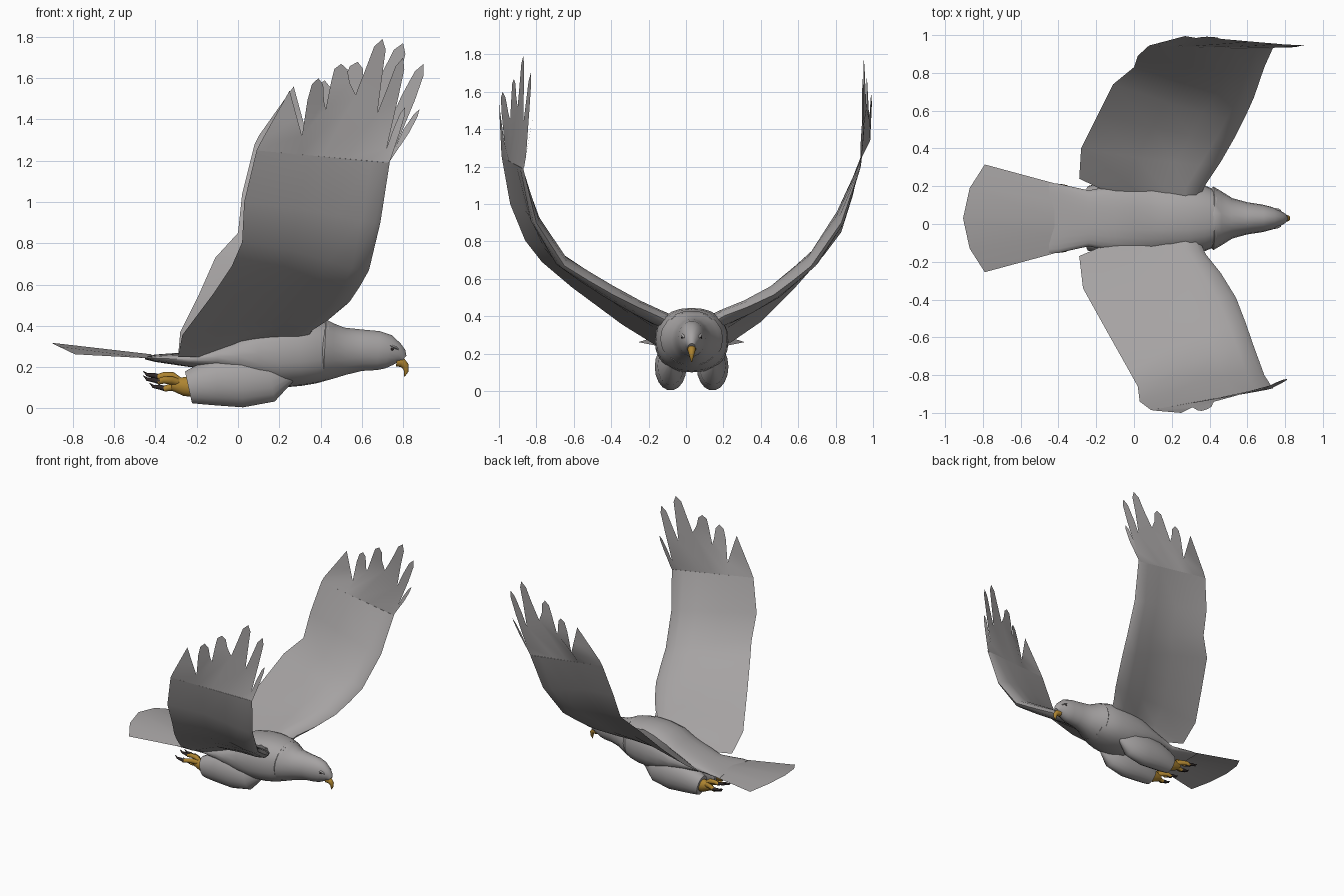
import bpy, bmesh, math
from mathutils import Vector

if "Cube" in bpy.data.objects:
    bpy.data.objects.remove(bpy.data.objects["Cube"])

CY = 0.03  # body centre line


def material(name, rgb):
    m = bpy.data.materials.new(name)
    m.diffuse_color = (*rgb, 1)
    m.use_nodes = True
    m.node_tree.nodes["Principled BSDF"].inputs["Base Color"].default_value = m.diffuse_color
    return m


GREY = material("feather_grey", (0.38, 0.365, 0.365))
GOLD = material("horn_gold", (0.42, 0.23, 0.03))
DARK = material("claw_dark", (0.03, 0.022, 0.022))


def make(name, verts, faces, mat, angle=50):
    bm = bmesh.new()
    vs = [bm.verts.new(v) for v in verts]
    for f in faces:
        bm.faces.new([vs[i] for i in f])
    bmesh.ops.recalc_face_normals(bm, faces=bm.faces)
    me = bpy.data.meshes.new(name)
    bm.to_mesh(me)
    bm.free()
    me.materials.append(mat)
    ob = bpy.data.objects.new(name, me)
    bpy.context.collection.objects.link(ob)
    bpy.ops.object.select_all(action='DESELECT')
    ob.select_set(True)
    bpy.context.view_layer.objects.active = ob
    bpy.ops.object.shade_smooth_by_angle(angle=math.radians(angle))
    return ob


def skin(rings):
    """Join equal closed rings into a capped tube."""
    n = len(rings[0])
    verts = [v for r in rings for v in r]
    faces = [(i * n + j, i * n + (j + 1) % n, (i + 1) * n + (j + 1) % n, (i + 1) * n + j)
             for i in range(len(rings) - 1) for j in range(n)]
    faces += [tuple(range(n)), tuple(range(len(verts) - n, len(verts)))]
    return verts, faces


def loft(name, stations, mat, y=CY, n=18, boxy=1.0):
    """Stations: x, z, half width, half height, optional sideways offset."""
    def power(v):
        return math.copysign(abs(v) ** boxy, v)
    rings = []
    for i, s in enumerate(stations):
        a, b = stations[max(i - 1, 0)], stations[min(i + 1, len(stations) - 1)]
        t = Vector((b[0] - a[0], 0, b[1] - a[1])).normalized()
        up = Vector((-t.z, 0, t.x))
        c = Vector((s[0], y + (s[4] if len(s) > 4 else 0), s[1]))
        rings.append([c + Vector((0, s[2] * power(math.cos(k)), 0)) + up * s[3] * power(math.sin(k))
                      for k in (2 * math.pi * j / n for j in range(n))])
    return make(name, *skin(rings), mat)


# Body, neck with collar, beak
loft("body", [(-.45, .245, .185, .008), (-.4, .243, .183, .018), (-.24, .237, .148, .036),
              (-.1, .25, .175, .066), (0, .255, .19, .10), (.1, .265, .197, .15),
              (.2, .27, .196, .17), (.3, .277, .19, .168), (.38, .28, .172, .158),
              (.44, .28, .145, .142)], GREY, n=24, boxy=.85)
loft("neck_and_head", [(.40, .28, .150, .140), (.42, .28, .168, .152), (.46, .277, .145, .137),
                       (.52, .277, .107, .116), (.6, .282, .085, .102), (.68, .28, .073, .096),
                       (.73, .274, .06, .083), (.77, .262, .042, .056), (.79, .252, .029, .038),
                       (.803, .24, .018, .02)], GREY)
loft("beak", [(.768, .225, .024, .022), (.795, .222, .022, .023), (.811, .205, .017, .018),
              (.816, .18, .010, .011), (.807, .155, .002, .002)], GOLD, n=12)

# Tail fan
front = [(-.42, s * .185, .262 - .02 * abs(s)) for s in (-1, -.5, 0, .5, 1)]
rear = [(-.79, -.285, .262), (-.87, -.16, .3), (-.905, 0, .318), (-.87, .16, .3), (-.79, .285, .262)]
make("tail", [(x, y + CY, z) for x, y, z in front + rear],
     [(i, i + 1, i + 6, i + 5) for i in range(4)], GREY)

# Wing edges from root to wrist, then feather tips and the notches around them.
# The wings differ slightly: the left one is swept a little further forward and up.
LEADING_XZ = [(.34, .36), (.38, .405), (.46, .45), (.54, .515), (.59, .59), (.635, .67),
              (.69, .90), (.735, 1.19)]
THICK = [.045, .045, .042, .04, .037, .034, .026, .003]
WINGS = {
    "right": dict(
        side=-1, lead_y=[-.07, -.16, -.26, -.39, -.52, -.65, -.80, -.87],
        trail=[(-.06, -.07, .25), (-.29, -.17, .25), (-.27, -.34, .355), (-.12, -.61, .555),
               (-.03, -.77, .69), (.02, -.86, .805), (.03, -.94, 1.0), (.09, -.985, 1.25)],
        tips=[(.25, -1.0, 1.54), (.39, -.98, 1.60), (.50, -.92, 1.67), (.70, -.87, 1.79),
              (.80, -.83, 1.70), (.81, -.82, 1.46)],
        notch=[(.11, -.988, 1.29), (.31, -.97, 1.32), (.425, -.94, 1.45), (.57, -.90, 1.52),
               (.675, -.87, 1.43), (.72, -.855, 1.26), (.737, -.865, 1.20)]),
    "left": dict(
        side=1, lead_y=[.13, .21, .33, .47, .57, .67, .83, .93],
        trail=[(-.06, .13, .25), (-.29, .24, .26), (-.28, .40, .37), (-.19, .58, .55),
               (-.11, .74, .73), (0, .83, .85), (.02, .89, 1.04), (.08, .945, 1.28)],
        tips=[(.27, .995, 1.56), (.42, .99, 1.59), (.58, .965, 1.68), (.80, .95, 1.77),
              (.90, .945, 1.67), (.88, .945, 1.45)],
        notch=[(.10, .95, 1.32), (.33, .985, 1.34), (.46, .98, 1.45), (.63, .965, 1.51),
               (.75, .95, 1.42), (.76, .94, 1.26), (.737, .933, 1.20)]),
}
AIRFOIL = [(0, 0), (.04, .7), (.14, 1), (.32, .75), (.6, .2), (1, 0)]
HALF = [0, .046, .05, .046, .036, .018]

for label, wing in WINGS.items():
    side = wing["side"]
    le = [Vector((x, y, z)) for (x, z), y in zip(LEADING_XZ, wing["lead_y"])]
    te = [Vector(p) for p in wing["trail"]]
    mid = [(a + b) / 2 for a, b in zip(le, te)]
    rings = []
    for i, (a, b) in enumerate(zip(le, te)):
        span = mid[min(i + 1, len(mid) - 1)] - mid[max(i - 1, 0)]
        nrm = span.cross(b - a).normalized() * side

        def pt(u, h):
            camber = .03 * math.sin(math.pi * u) * (1 if i < 7 else 0)
            return a.lerp(b, u) + nrm * (THICK[i] * h + camber)
        upper = [pt(u, h) for u, h in AIRFOIL]
        lower = [pt(u, -h * .9) for u, h in AIRFOIL[-2:0:-1]]
        rings.append(upper + lower)
    make(label + "_wing", *skin(rings), GREY, 60)

    # Fanned outer feathers in one connected sheet
    n = len(wing["tips"])
    verts = [te[-1].lerp(le[-1], k / n) for k in range(n + 1)]
    notch = [Vector(p) for p in wing["notch"]]
    verts += notch
    faces = []
    for k, tip in enumerate(wing["tips"]):
        t = Vector(tip)
        l, r = notch[k], notch[k + 1]
        c = (l + r) / 2
        s = len(verts)
        if k == 0:  # broad pointed rear feather
            verts += [l.lerp(t, .4), l.lerp(t, .75), t, r.lerp(t, .75), r.lerp(t, .4)]
        else:       # long feathers with rounded tips
            axis = (t - c).normalized()
            w = r - l
            w = (w - axis * w.dot(axis)).normalized() * HALF[k]
            mid_f, near = c.lerp(t, .5), c.lerp(t, .86)
            verts += [mid_f - w, near - w * .68, t, near + w * .62, mid_f + w * .9]
        faces.append((k, n + 1 + k, n + 2 + k, k + 1))
        faces.append((n + 1 + k, s, s + 4, n + 2 + k))
        faces.append((s, s + 1, s + 3, s + 4))
        faces.append((s + 1, s + 2, s + 3))
    make(label + "_flight_feathers", verts, faces, GREY)

    # Thigh, shank, toes with claws
    y = CY + side * .112
    loft(label + "_thigh", [(.25, .17, .02, .045), (.16, .135, .07, .105), (.02, .13, .085, .127),
                            (-.1, .127, .082, .116), (-.19, .113, .072, .096),
                            (-.24, .102, .06, .08)], GREY, y)
    loft(label + "_shank", [(-.2, .105, .045, .055), (-.26, .106, .038, .048),
                            (-.32, .118, .03, .032)], GOLD, y, 10)
    for k, (dy, dz) in enumerate(((-.05, .0), (0, .022), (.05, .0), (0, -.035))):
        short = .03 if k == 3 else 0
        z = .125 + dz
        loft(f"{label}_toe_{k + 1}",
             [(-.26, .115, .016, .018, 0), (-.32 + short, z + .01, .018, .020, dy * .6),
              (-.36 + short, z + .012, .015, .017, dy), (-.39 + short, z + .004, .013, .014, dy * 1.15)],
             GOLD, y, 8)
        loft(f"{label}_claw_{k + 1}",
             [(-.38 + short, z + .005, .012, .013, dy * 1.15),
              (-.41 + short, z + .013, .011, .012, dy * 1.2),
              (-.44 + short, z + .016, .007, .008, dy * 1.2),
              (-.46 + short, z + .034, .001, .001, dy * 1.2)], DARK, y, 8)

    # Eye under a small brow ridge
    loft(label + "_eye", [(.737, .287, .002, .002), (.743, .287, .006, .007), (.749, .287, .006, .007),
                          (.755, .287, .002, .002)], DARK, CY + side * .05, 10)
    loft(label + "_brow", [(.71, .312, .004, .003), (.735, .306, .014, .007),
                           (.765, .293, .010, .006), (.778, .285, .002, .002)],
         GREY, CY + side * .042, 8)
